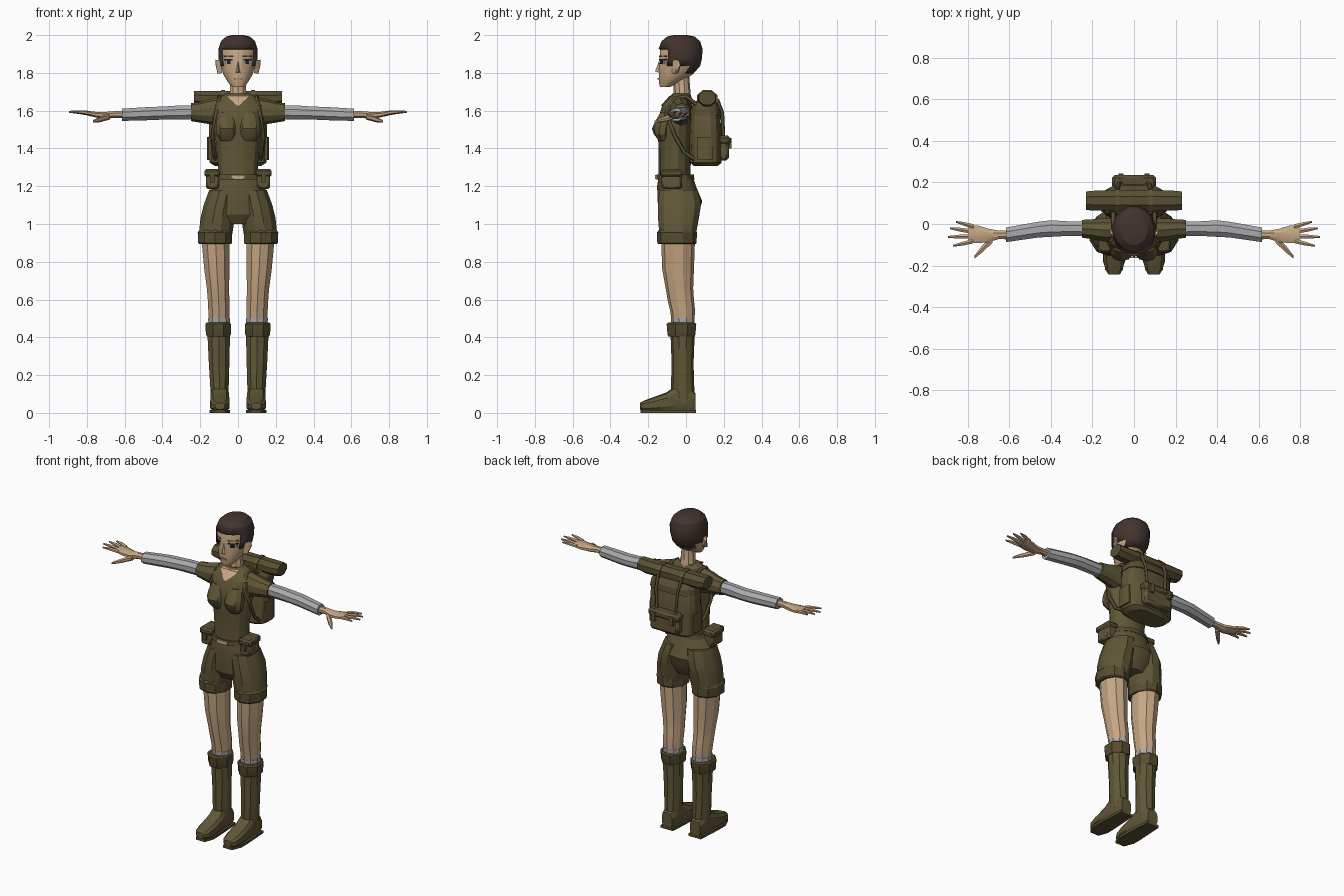
import bpy, bmesh, math
from mathutils import Vector


def material(name, r, g, b):
    m = bpy.data.materials.new(name)
    m.diffuse_color = (r, g, b, 1)
    return m


OLIVE = material("olive_cloth", 0.118, 0.095, 0.038)
DARK = material("dark_olive", 0.095, 0.076, 0.031)
SKIN = material("skin", 0.56, 0.385, 0.23)
HAIR = material("dark_brown_hair", 0.056, 0.034, 0.028)
GREY = material("grey_sleeve", 0.40, 0.40, 0.42)
BLACK = material("eye_dark", 0.02, 0.014, 0.012)
LIP = material("lip", 0.42, 0.24, 0.15)


def finish(name, bm, mat, mirror=False, bevel=0):
    bmesh.ops.recalc_face_normals(bm, faces=bm.faces)
    me = bpy.data.meshes.new(name)
    bm.to_mesh(me)
    bm.free()
    me.materials.append(mat)
    ob = bpy.data.objects.new(name, me)
    bpy.context.collection.objects.link(ob)
    if bevel:
        b = ob.modifiers.new("bevel", 'BEVEL')
        b.width, b.segments = bevel, 1
    if mirror:
        ob.modifiers.new("mirror", 'MIRROR').use_mirror_merge = False
    return ob


def loft(name, rings, mat, n=10, axis='z', p=2, mirror=False, keep=None):
    """Rings are (position on axis, centre u, centre v, radius u, radius v)."""
    bm = bmesh.new()
    loops = []
    for t, u, v, ru, rv in rings:
        loop = []
        for i in range(n):
            a = 2 * math.pi * (i + 0.5) / n
            c, s = math.cos(a), math.sin(a)
            pu = u + ru * math.copysign(abs(c) ** (2 / p), c)
            pv = v + rv * math.copysign(abs(s) ** (2 / p), s)
            co = {'z': (pu, pv, t), 'x': (t, pu, pv), 'y': (pu, t, pv)}[axis]
            loop.append(bm.verts.new(co))
        loops.append(loop)
    for a, b in zip(loops, loops[1:]):
        for i in range(n):
            j = (i + 1) % n
            bm.faces.new((a[i], a[j], b[j], b[i]))
    bm.faces.new(loops[0])
    bm.faces.new(loops[-1])
    if keep:
        drop = [f for f in bm.faces if not keep(f.calc_center_median())]
        bmesh.ops.delete(bm, geom=drop, context='FACES')
    return finish(name, bm, mat, mirror)


def hull(name, pts, mat, mirror=False):
    bm = bmesh.new()
    for co in pts:
        bm.verts.new(co)
    bmesh.ops.convex_hull(bm, input=bm.verts[:])
    return finish(name, bm, mat, mirror)


def box(name, lo, hi, mat, mirror=False, bevel=0.0):
    bm = bmesh.new()
    bmesh.ops.create_cube(bm, size=1)
    lo, hi = Vector(lo), Vector(hi)
    for v in bm.verts:
        v.co = (lo + hi) / 2 + v.co * (hi - lo)
    return finish(name, bm, mat, mirror, bevel)


def strap(name, pts, r, mat):
    cu = bpy.data.curves.new(name, 'CURVE')
    cu.dimensions, cu.bevel_depth, cu.bevel_resolution = '3D', r, 0
    s = cu.splines.new('POLY')
    s.points.add(len(pts) - 1)
    for q, co in zip(s.points, pts):
        q.co = (*co, 1)
    cu.materials.append(mat)
    ob = bpy.data.objects.new(name, cu)
    bpy.context.collection.objects.link(ob)
    ob.modifiers.new("mirror", 'MIRROR').use_mirror_merge = False


# Head: rings as height, front y, back y, half width
profile = [(1.725, -.138, -.085, .032), (1.75, -.145, -.03, .054), (1.79, -.146, .035, .078),
           (1.83, -.146, .07, .091), (1.87, -.142, .08, .098), (1.92, -.14, .083, .099),
           (1.96, -.125, .07, .085), (1.985, -.095, .04, .058), (1.993, -.06, 0, .025)]


def head_rings(grow):
    return [(z + grow, 0, (f + b) / 2, w + grow, (b - f) / 2 + grow) for z, f, b, w in profile]


loft("head", head_rings(0), SKIN, n=16)
loft("hair", head_rings(.007), HAIR, n=16,
     keep=lambda c: c.z > 1.92 or (c.y > 0 and c.z > 1.79) or (c.y > -.085 and c.z > 1.84))
hull("ear", [(x, y, z) for x, y, z in [(.085, -.075, 1.80), (.085, -.04, 1.80), (.09, -.075, 1.865),
     (.09, -.03, 1.865), (.108, -.06, 1.795), (.118, -.04, 1.87), (.118, -.03, 1.84)]], SKIN, True)
hull("nose", [(0, -.164, 1.808), (.014, -.142, 1.80), (-.014, -.142, 1.80), (0, -.142, 1.865)], SKIN)


def face_plate(name, x0, x1, z0, z1, mat, lift=.003):
    pts = []
    for x in (x0, x1):
        y = -.032 - .111 * math.sqrt(1 - (x / .099) ** 2)
        pts += [(x, y + d, z) for d in (-lift, .004) for z in (z0, z1)]
    hull(name, pts, mat, True)


face_plate("eye", .03, .07, 1.848, 1.868, GREY)
face_plate("iris", .041, .059, 1.846, 1.868, BLACK, .005)
face_plate("upper_lash", .028, .074, 1.866, 1.873, BLACK, .005)
face_plate("eyebrow", .025, .075, 1.884, 1.891, HAIR)
box("lips", (-.02, -.15, 1.766), (.02, -.142, 1.774), LIP)
loft("neck", [(1.64, 0, -.02, .06, .055), (1.685, 0, -.02, .047, .045), (1.78, 0, -.025, .04, .042)], SKIN, n=10)

# Shirt
loft("shirt", [(1.24, 0, -.06, .11, .085), (1.31, 0, -.06, .108, .085), (1.42, 0, -.057, .118, .088),
               (1.50, 0, -.06, .13, .095), (1.57, 0, -.052, .14, .092), (1.63, 0, -.045, .14, .08),
               (1.67, 0, -.03, .105, .06), (1.69, 0, -.025, .06, .045)], OLIVE, n=14)
loft("bust", [(1.44, .055, -.115, .04, .028), (1.475, .06, -.125, .058, .045), (1.505, .06, -.125, .06, .055),
              (1.54, .06, -.115, .058, .05), (1.59, .06, -.095, .045, .04)], OLIVE, n=10, mirror=True)
hull("neckline", [(-.065, -.088, 1.678), (.065, -.088, 1.678), (0, -.137, 1.622), (0, -.02, 1.69)], SKIN)
loft("short_sleeve", [(.07, -.03, 1.595, .06, .085), (.15, -.028, 1.595, .058, .067),
                      (.20, -.025, 1.592, .05, .055), (.25, -.023, 1.592, .045, .047)],
     OLIVE, n=10, axis='x', mirror=True)

# Arms and hands
loft("long_sleeve", [(.23, -.023, 1.592, .038, .040), (.32, -.022, 1.59, .038, .040),
                     (.40, -.022, 1.587, .043, .037), (.46, -.027, 1.585, .041, .038),
                     (.615, -.052, 1.578, .038, .035)], GREY, n=8, axis='x', mirror=True)
loft("palm", [(.60, -.052, 1.579, .024, .021), (.65, -.052, 1.58, .022, .019), (.70, -.055, 1.575, .035, .02),
              (.745, -.05, 1.578, .045, .017), (.795, -.048, 1.585, .045, .012)],
     SKIN, n=8, axis='x', mirror=True)
fingers = [((.77, -.012), (.855, .01)), ((.785, -.035), (.885, -.02)),
           ((.785, -.06), (.895, -.062)), ((.775, -.083), (.87, -.105))]
for i, ((x0, y0), (x1, y1)) in enumerate(fingers):
    xm, ym = (x0 + x1) / 2, (y0 + y1) / 2
    loft(f"finger_{i + 1}", [(x0, y0, 1.584, .012, .011), (xm, ym, 1.592, .011, .010),
                             (x1, y1, 1.594, .005, .005)], SKIN, n=6, axis='x', mirror=True)
loft("thumb", [(.68, -.072, 1.568, .02, .016), (.73, -.12, 1.553, .02, .014),
               (.768, -.16, 1.543, .008, .007)], SKIN, n=6, axis='x', mirror=True)

# Shorts, belt and pouches
loft("shorts_hips", [(1.255, 0, -.055, .118, .09), (1.20, 0, -.05, .145, .103), (1.12, 0, -.032, .165, .118),
                     (1.05, 0, -.04, .165, .105), (1.0, 0, -.04, .11, .075)], OLIVE, n=14)
loft("shorts_leg", [(1.18, .075, -.04, .08, .105), (1.10, .095, -.035, .09, .118), (1.03, .108, -.04, .094, .112),
                    (.93, .121, -.045, .091, .098)], OLIVE, n=12, mirror=True)
loft("shorts_cuff", [(.893, .121, -.048, .088, .098), (.90, .122, -.048, .094, .104),
                     (.955, .122, -.048, .096, .106), (.968, .121, -.046, .088, .098)], DARK, n=10, mirror=True)
loft("belt", [(1.235, 0, -.057, .13, .102), (1.262, 0, -.057, .124, .098)], DARK, n=14)
box("buckle", (-.037, -.163, 1.238), (.037, -.154, 1.26), SKIN)
box("pouch", (.10, -.13, 1.185), (.17, -.022, 1.27), OLIVE, True, .01)
box("pouch_flap", (.095, -.136, 1.25), (.178, -.018, 1.29), DARK, True, .01)
box("pouch_tab", (.125, -.142, 1.22), (.148, -.128, 1.262), DARK, True)

# Legs, socks and boots
loft("leg", [(.93, .12, -.042, .078, .09), (.76, .112, -.042, .070, .084), (.66, .106, -.035, .062, .073),
             (.60, .103, -.028, .060, .070), (.54, .101, -.018, .059, .066), (.45, .10, -.015, .054, .056)],
     SKIN, n=10, mirror=True)
loft("sock", [(.44, .10, -.015, .059, .060), (.502, .10, -.017, .061, .063)], GREY, n=10, mirror=True)
loft("boot_shaft", [(.05, .098, -.012, .048, .056), (.13, .098, -.018, .051, .062), (.26, .10, -.018, .057, .058),
                    (.42, .102, -.018, .063, .064)], OLIVE, n=10, mirror=True)
loft("boot_cuff", [(.405, .104, -.024, .066, .076), (.415, .104, -.024, .071, .08),
                   (.47, .105, -.024, .074, .085), (.478, .105, -.024, .066, .075)], DARK, n=8, mirror=True)
loft("boot_foot", [(.05, .098, .055, .036, .05), (.03, .098, .063, .044, .061), (-.05, .097, .075, .05, .073),
                   (-.10, .096, .056, .052, .054), (-.17, .096, .043, .053, .041), (-.22, .096, .036, .044, .030),
                   (-.243, .096, .036, .026, .018)], OLIVE, n=10, axis='y', p=2.8, mirror=True)
hull("boot_sole", [(x, y, z) for x, y in ((.055, .052), (.14, .052), (.045, -.12), (.15, -.12), (.043, -.18),
     (.15, -.18), (.065, -.24), (.125, -.24)) for z in (0, .016)], DARK, True)

# Backpack
loft("backpack", [(1.308, 0, .105, .125, .065), (1.325, 0, .105, .152, .085), (1.46, 0, .103, .157, .087),
                  (1.58, 0, .102, .152, .08), (1.635, 0, .10, .13, .062)], OLIVE, n=16, p=3)
loft("backpack_lid", [(1.575, 0, .105, .156, .086), (1.61, 0, .105, .15, .08), (1.65, 0, .10, .115, .055)],
     DARK, n=16, p=3)
box("pack_pocket", (-.1, .17, 1.335), (.1, .228, 1.44), OLIVE, False, .015)
box("pocket_flap", (-.107, .17, 1.42), (.107, .236, 1.468), DARK, False, .014)
loft("side_pocket", [(1.34, .145, .1, .02, .045), (1.46, .145, .1, .02, .045)], OLIVE, n=8, mirror=True, p=3)
loft("bedroll", [(-.232, .112, 1.668, .048, .040), (-.19, .112, 1.664, .052, .044),
                 (.19, .112, 1.664, .052, .044), (.232, .112, 1.668, .048, .040)], DARK, n=8, axis='x')
loft("bedroll_tie", [(.07, .112, 1.664, .058, .049), (.09, .112, 1.664, .058, .049)], OLIVE, n=8, axis='x', mirror=True)
box("pocket_tab", (.05, .225, 1.40), (.075, .242, 1.455), OLIVE, True)
strap("lid_strap", [(.08, .165, 1.66), (.075, .192, 1.59), (.065, .198, 1.46)], .010, DARK)
strap("shoulder_strap", [(.1, .06, 1.63), (.098, .0, 1.675), (.098, -.06, 1.665), (.115, -.105, 1.59),
                         (.135, -.06, 1.47), (.125, -.01, 1.38), (.12, .05, 1.34)], .011, DARK)

# Sharp creases with soft shallow angles
for ob in bpy.data.objects:
    ob.select_set(ob.type == 'MESH')
bpy.context.view_layer.objects.active = bpy.data.objects["head"]
bpy.ops.object.shade_smooth_by_angle(angle=math.radians(25))

# Hair shell thickness
shell = bpy.data.objects["hair"].modifiers.new("thickness", 'SOLIDIFY')
shell.thickness, shell.offset = .008, -1
